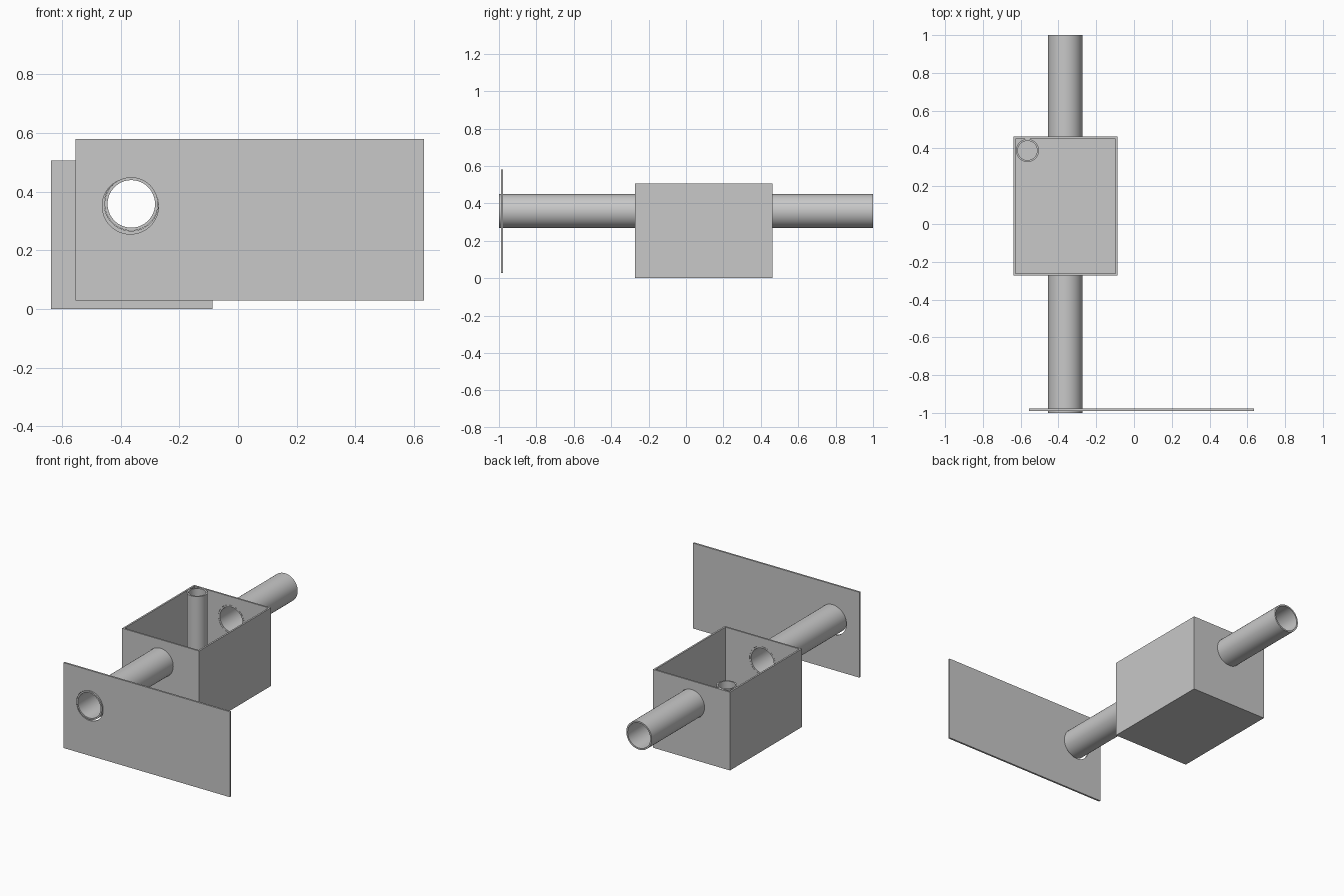
import bpy, bmesh, math
from mathutils import Matrix, Vector

cube = bpy.data.objects.get("Cube")
if cube:
    bpy.data.objects.remove(cube, do_unlink=True)

SIDES = 64
WALL = 0.011
PIPE_X, PIPE_Z, PIPE_R = -0.364, 0.358, 0.091

grey = bpy.data.materials.new("plain_grey")
grey.use_nodes = True
grey.diffuse_color = (0.58, 0.58, 0.58, 1)
grey.node_tree.nodes["Principled BSDF"].inputs["Base Color"].default_value = grey.diffuse_color


def add_object(name, bm):
    bmesh.ops.recalc_face_normals(bm, faces=bm.faces)
    mesh = bpy.data.meshes.new(name)
    bm.to_mesh(mesh)
    bm.free()
    mesh.materials.append(grey)
    obj = bpy.data.objects.new(name, mesh)
    bpy.context.collection.objects.link(obj)
    return obj


def block(name, low, high):
    low, high = Vector(low), Vector(high)
    bm = bmesh.new()
    bmesh.ops.create_cube(bm, size=1, matrix=Matrix.Translation((low + high) / 2)
                          @ Matrix.Diagonal((high - low).to_4d()))
    return add_object(name, bm)


def rod(name, start, end, radius):
    start, end = Vector(start), Vector(end)
    axis = end - start
    turn = axis.to_track_quat('Z', 'Y').to_matrix().to_4x4()
    bm = bmesh.new()
    bmesh.ops.create_cone(bm, cap_ends=True, segments=SIDES, radius1=radius, radius2=radius,
                          depth=axis.length, matrix=Matrix.Translation((start + end) / 2) @ turn)
    return add_object(name, bm)


def tube(name, start, end, outer, inner):
    """Hollow pipe made by sweeping a ring section around its axis."""
    start, end = Vector(start), Vector(end)
    axis = end - start
    place = Matrix.Translation(start) @ axis.to_track_quat('Z', 'Y').to_matrix().to_4x4()
    section = [(outer, 0), (outer, axis.length), (inner, axis.length), (inner, 0)]
    bm = bmesh.new()
    rings = []
    for i in range(SIDES):
        a = math.tau * i / SIDES
        rings.append([bm.verts.new(place @ Vector((r * math.cos(a), r * math.sin(a), h)))
                      for r, h in section])
    for i in range(SIDES):
        p, q = rings[i - 1], rings[i]
        for j in range(4):
            bm.faces.new((p[j - 1], q[j - 1], q[j], p[j]))
    smooth(add_object(name, bm))


def smooth(obj):
    bpy.ops.object.select_all(action='DESELECT')
    obj.select_set(True)
    bpy.context.view_layer.objects.active = obj
    bpy.ops.object.shade_smooth_by_angle(angle=math.radians(30))


def cut(obj, cutter):
    mod = obj.modifiers.new("cut", 'BOOLEAN')
    mod.operation = 'DIFFERENCE'
    mod.solver = 'EXACT'
    mod.object = cutter
    bpy.context.view_layer.objects.active = obj
    bpy.ops.object.modifier_apply(modifier=mod.name)
    bpy.data.objects.remove(cutter, do_unlink=True)


# Open box with a pipe hole through its front and back walls
low, high = Vector((-0.638, -0.273, 0)), Vector((-0.087, 0.462, 0.506))
box = block("open_box", low, high)
inset = Vector((WALL, WALL, WALL))
cut(box, block("cavity_cutter", low + inset, high - Vector((WALL, WALL, -WALL))))
cut(box, rod("wall_hole_cutter", (PIPE_X, -0.6, PIPE_Z), (PIPE_X, 0.8, PIPE_Z), 0.092))

# Front panel with a slightly larger, lower hole
panel = block("front_panel", (-0.555, -0.99, 0.028), (0.635, -0.978, 0.58))
cut(panel, rod("panel_hole_cutter", (-0.367, -1.2, 0.351), (-0.367, -0.8, 0.351), 0.096))

# Horizontal pipes, ending at the inner faces of the box walls
tube("front_pipe", (PIPE_X, -1, PIPE_Z), (PIPE_X, low.y + WALL, PIPE_Z), PIPE_R, 0.081)
tube("back_pipe", (PIPE_X, high.y - WALL, PIPE_Z), (PIPE_X, 1, PIPE_Z), PIPE_R, 0.081)

# Upright tube standing in the back right corner of the box
tube("corner_tube", (-0.564, 0.389, WALL), (-0.564, 0.389, 0.506), 0.061, 0.051)
